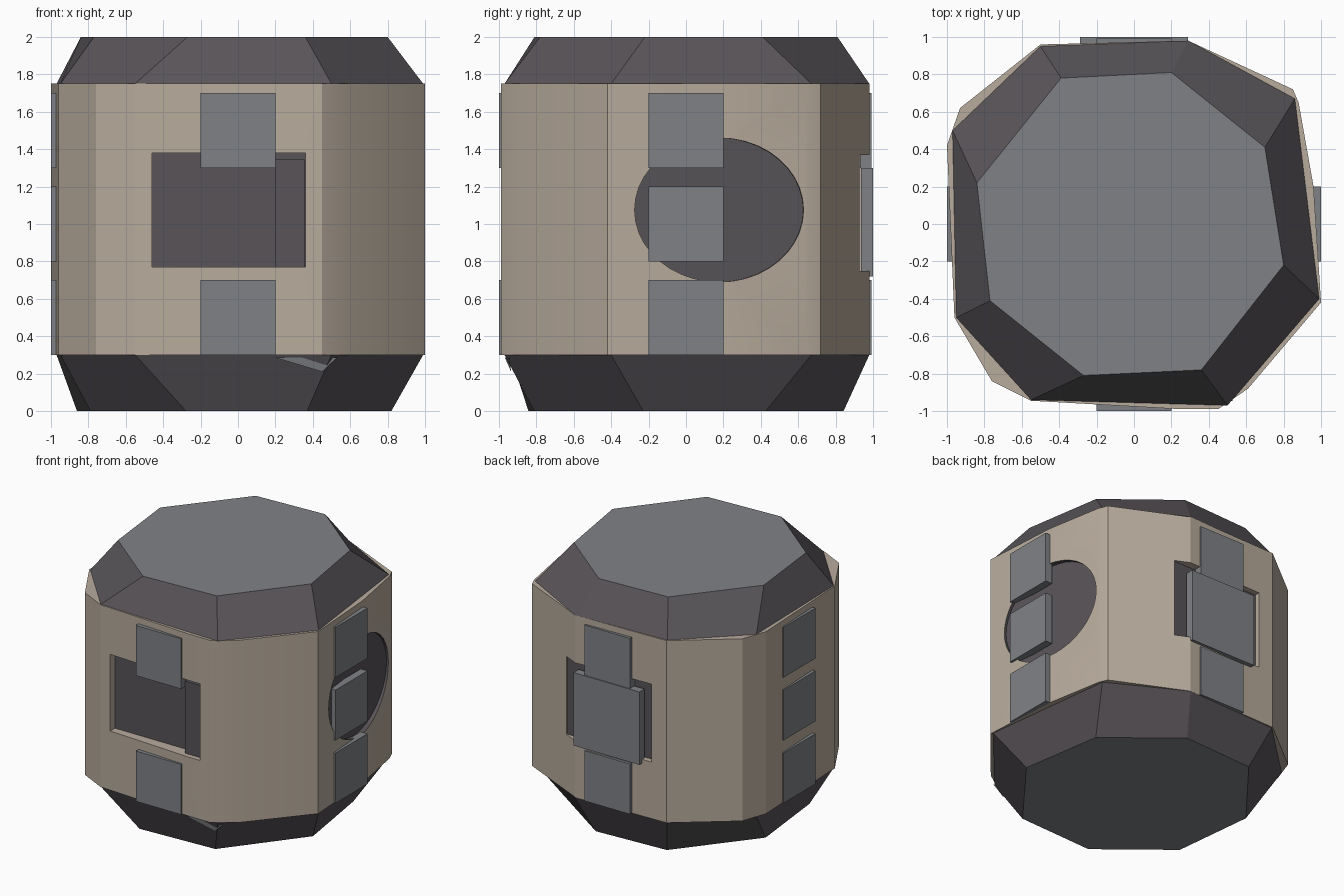
import bpy, bmesh, math
from mathutils import Matrix, Vector

if "Cube" in bpy.data.objects:
    bpy.data.objects.remove(bpy.data.objects["Cube"])


def material(name, rgb):
    m = bpy.data.materials.new(name)
    m.diffuse_color = (*rgb, 1)
    m.use_nodes = True
    m.node_tree.nodes["Principled BSDF"].inputs["Base Color"].default_value = m.diffuse_color
    return m


TAN = material("tan shell", (0.48, 0.41, 0.335))
DARK = material("dark charcoal", (0.098, 0.088, 0.098))
GRAY = material("plate gray", (0.215, 0.222, 0.236))


def finish(name, bm, mats):
    bmesh.ops.recalc_face_normals(bm, faces=bm.faces[:])
    me = bpy.data.meshes.new(name)
    bm.to_mesh(me)
    bm.free()
    for m in mats:
        me.materials.append(m)
    ob = bpy.data.objects.new(name, me)
    bpy.context.collection.objects.link(ob)
    return ob


def loft(name, low, z0, high, z1, mats, cap_low=0, cap_high=0):
    """Solid between two outlines with the same number of points."""
    bm = bmesh.new()
    a = [bm.verts.new((x, y, z0)) for x, y in low]
    b = [bm.verts.new((x, y, z1)) for x, y in high]
    n = len(a)
    for i in range(n):
        j = (i + 1) % n
        bm.faces.new((a[i], a[j], b[j], b[i]))
    bm.faces.new(a).material_index = cap_low
    bm.faces.new(b).material_index = cap_high
    return finish(name, bm, mats)


def box(name, xs, ys, zs, mats, dark_dir=None):
    """Box by extents; faces pointing along dark_dir take the second material."""
    bm = bmesh.new()
    bmesh.ops.create_cube(bm, size=1)
    for v in bm.verts:
        v.co = [r[0] + (c + 0.5) * (r[1] - r[0]) for c, r in zip(v.co, (xs, ys, zs))]
    bm.normal_update()
    if dark_dir:
        for f in bm.faces:
            if f.normal.dot(Vector(dark_dir)) > 0.9:
                f.material_index = 1
    return finish(name, bm, mats)


def cut(target, cutter):
    mod = target.modifiers.new("opening", 'BOOLEAN')
    mod.operation = 'DIFFERENCE'
    mod.solver = 'EXACT'
    mod.object = cutter
    bpy.context.view_layer.objects.active = target
    bpy.ops.object.modifier_apply(modifier=mod.name)
    bpy.data.objects.remove(cutter)


# Outlines, clockwise from the back left corner
body = [(-0.5, 0.96), (0.29, 0.98), (0.85, 0.72), (0.88, 0.65), (0.96, 0.2),
        (1.0, -0.42), (0.61, -0.88), (0.45, -0.99), (0.25, -0.99), (-0.55, -0.945),
        (-0.76, -0.84), (-0.96, -0.5), (-1.0, 0.42), (-0.93, 0.62)]
rim = [(-0.5, 0.95), (0.29, 0.98), (0.86, 0.67), (0.99, -0.4),
       (0.5, -0.97), (-0.55, -0.94), (-0.95, -0.5), (-0.97, 0.5)]
cap = [(-0.39, 0.78), (0.2, 0.81), (0.7, 0.41), (0.8, -0.22),
       (0.36, -0.78), (-0.27, -0.81), (-0.77, -0.41), (-0.84, 0.22)]
base = [(x * 1.025, y * 1.04) for x, y in cap]

# Shell with two rectangular openings and one oval opening
shell = loft("shell", body, 0.3, body, 1.75, [TAN, DARK])
cut(shell, box("front_cutter", (-0.46, 0.36), (-1.2, -0.89), (0.77, 1.38), [TAN, DARK], (0, 1, 0)))
cut(shell, box("back_cutter", (-0.37, 0.4), (0.92, 1.2), (0.75, 1.37), [TAN, DARK], (0, -1, 0)))
bm = bmesh.new()
bmesh.ops.create_cone(bm, cap_ends=True, segments=40, radius1=1, radius2=1, depth=1)
for f in bm.faces:
    f.material_index = 1
bm.transform(Matrix.Translation((0.92, 0.175, 1.075))
             @ Matrix.Rotation(math.radians(6.5), 4, 'Z')
             @ Matrix.Diagonal((0.4, 0.455, 0.385, 1))
             @ Matrix.Translation((0.5, 0, 0))
             @ Matrix.Rotation(math.pi / 2, 4, 'Y'))
cut(shell, finish("oval_cutter", bm, [TAN, DARK]))
bpy.ops.object.select_all(action='DESELECT')
shell.select_set(True)
bpy.context.view_layer.objects.active = shell
bpy.ops.object.shade_smooth_by_angle(angle=math.radians(20))

# Tapered end bands with gray end faces
loft("top_band", rim, 1.75, cap, 2.0, [DARK, GRAY], cap_high=1)
loft("bottom_band", base, 0.0, rim, 0.3, [DARK, GRAY], cap_low=1)

# Inner panel at the right of the front opening
box("front_opening_panel", (0.2, 0.355), (-0.95, -0.88), (0.755, 1.345), [DARK])

# Square plates on the four sides
LOW, MID, HIGH = (0.3, 0.7), (0.8, 1.2), (1.3, 1.7)
W = (-0.2, 0.2)
for tag, z in (("low", LOW), ("high", HIGH)):
    box("front_plate_" + tag, W, (-1.0, -0.94), z, [GRAY])
    box("back_plate_" + tag, W, (0.93, 0.992), z, [GRAY])
for tag, z in (("low", LOW), ("middle", MID), ("high", HIGH)):
    box("right_plate_" + tag, (0.94, 1.0), W, z, [GRAY])
    box("left_plate_" + tag, (-1.0, -0.94), W, z, [GRAY])
box("back_hatch", (-0.29, 0.29), (0.935, 1.0), (0.72, 1.3), [GRAY])

# Chipped corner on the bottom band
bm = bmesh.new()
bm.faces.new([bm.verts.new(p) for p in
              ((0.2, -0.968, 0.285), (0.45, -0.935, 0.21), (0.53, -0.945, 0.285))])
finish("chipped_corner", bm, [GRAY])
